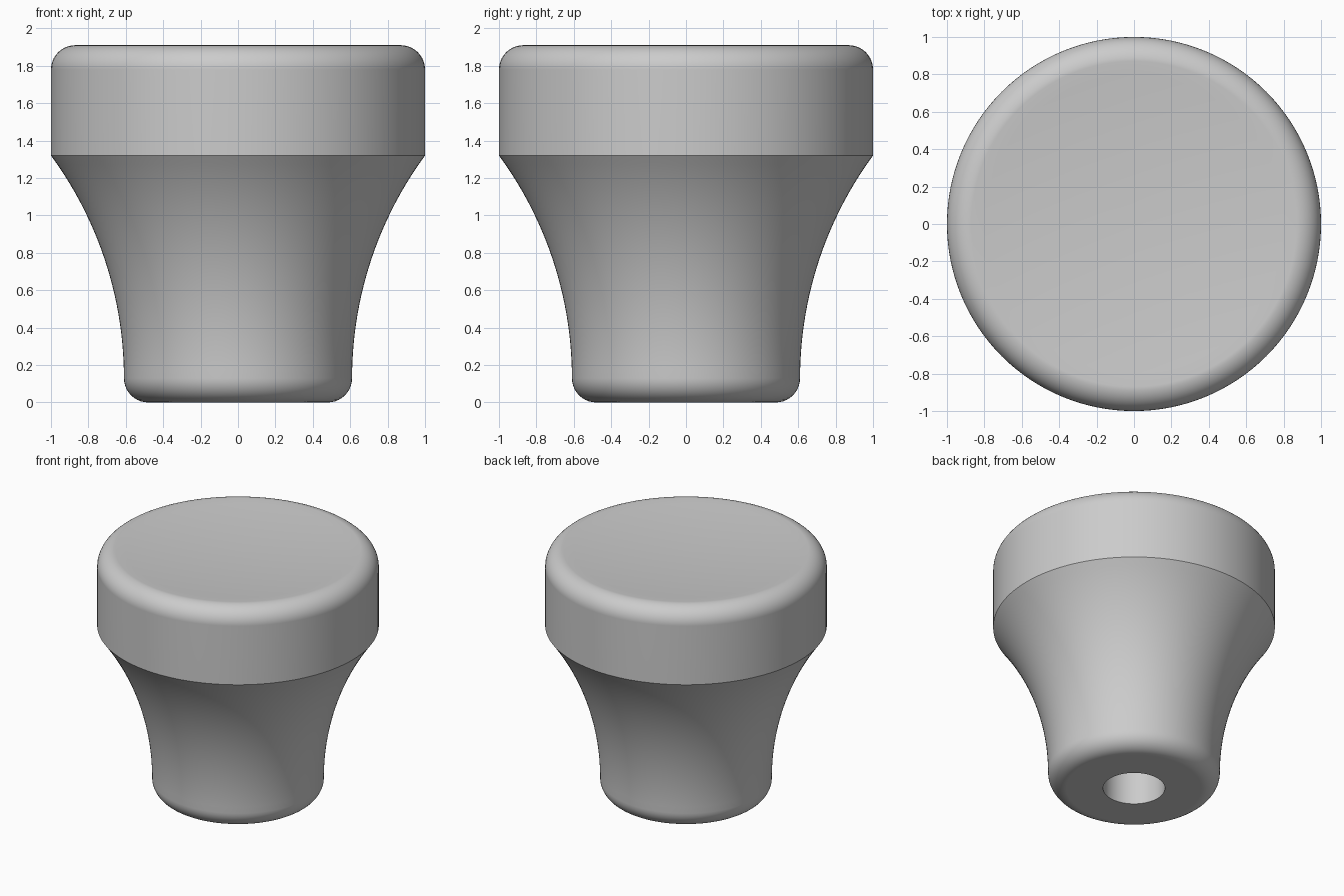
import bpy
import bmesh
from math import sin, cos, pi, radians, sqrt

cube = bpy.data.objects.get("Cube")
if cube:
    bpy.data.objects.remove(cube, do_unlink=True)

HEIGHT, RIM_Z, CAP_R = 1.91, 1.32, 1.0
BASE_R, FILLET, HOLE_R, HOLE_DEPTH = 0.61, 0.13, 0.22, 0.9
DISH_DEPTH = 0.04


def arc(cx, cz, r, start, end, steps):
    """Points (radius, height) along an arc, angles in degrees."""
    angles = [radians(start + (end - start) * i / steps) for i in range(steps + 1)]
    return [(cx + r * cos(a), cz + r * sin(a)) for a in angles]


# Blind hole in the underside, then the rounded foot
profile = [(0, HOLE_DEPTH), (HOLE_R, HOLE_DEPTH), (HOLE_R, 0)]
profile += arc(BASE_R - FILLET, FILLET, FILLET, -90, 0, 10)

# Flared stem: an arc that leaves the foot vertically and ends at the cap rim
dx, dz = CAP_R - BASE_R, RIM_Z - FILLET
flare_r = (dx * dx + dz * dz) / (2 * dx)
for i in range(1, 25):
    h = dz * i / 24
    profile.append((BASE_R + flare_r - sqrt(flare_r ** 2 - h * h), FILLET + h))

# Straight cap wall, rounded shoulder and shallow dished top
profile += arc(CAP_R - FILLET, HEIGHT - FILLET, FILLET, 0, 90, 10)
dish_r = CAP_R - FILLET
for i in range(11, -1, -1):
    t = i / 12
    profile.append((dish_r * t, HEIGHT - DISH_DEPTH * (1 - t * t)))

# Revolve the profile around z
bm = bmesh.new()
verts = [bm.verts.new((r, 0, z)) for r, z in profile]
edges = [bm.edges.new(pair) for pair in zip(verts, verts[1:])]
bmesh.ops.spin(bm, geom=verts + edges, cent=(0, 0, 0), axis=(0, 0, 1),
               angle=2 * pi, steps=128)
bmesh.ops.remove_doubles(bm, verts=bm.verts[:], dist=0.0005)
bmesh.ops.recalc_face_normals(bm, faces=bm.faces[:])
mesh = bpy.data.meshes.new("knob")
bm.to_mesh(mesh)
bm.free()
knob = bpy.data.objects.new("knob", mesh)
bpy.context.collection.objects.link(knob)

# Single grey material
grey = bpy.data.materials.new("plain grey")
grey.use_nodes = True
colour = (0.6, 0.6, 0.6, 1)
grey.diffuse_color = colour
grey.node_tree.nodes["Principled BSDF"].inputs["Base Color"].default_value = colour
mesh.materials.append(grey)

# Smooth shading with crisp rim and hole edges
bpy.ops.object.select_all(action="DESELECT")
knob.select_set(True)
bpy.context.view_layer.objects.active = knob
bpy.ops.object.shade_smooth_by_angle(angle=radians(25))
weighted = knob.modifiers.new("weighted normals", "WEIGHTED_NORMAL")
weighted.keep_sharp = True
